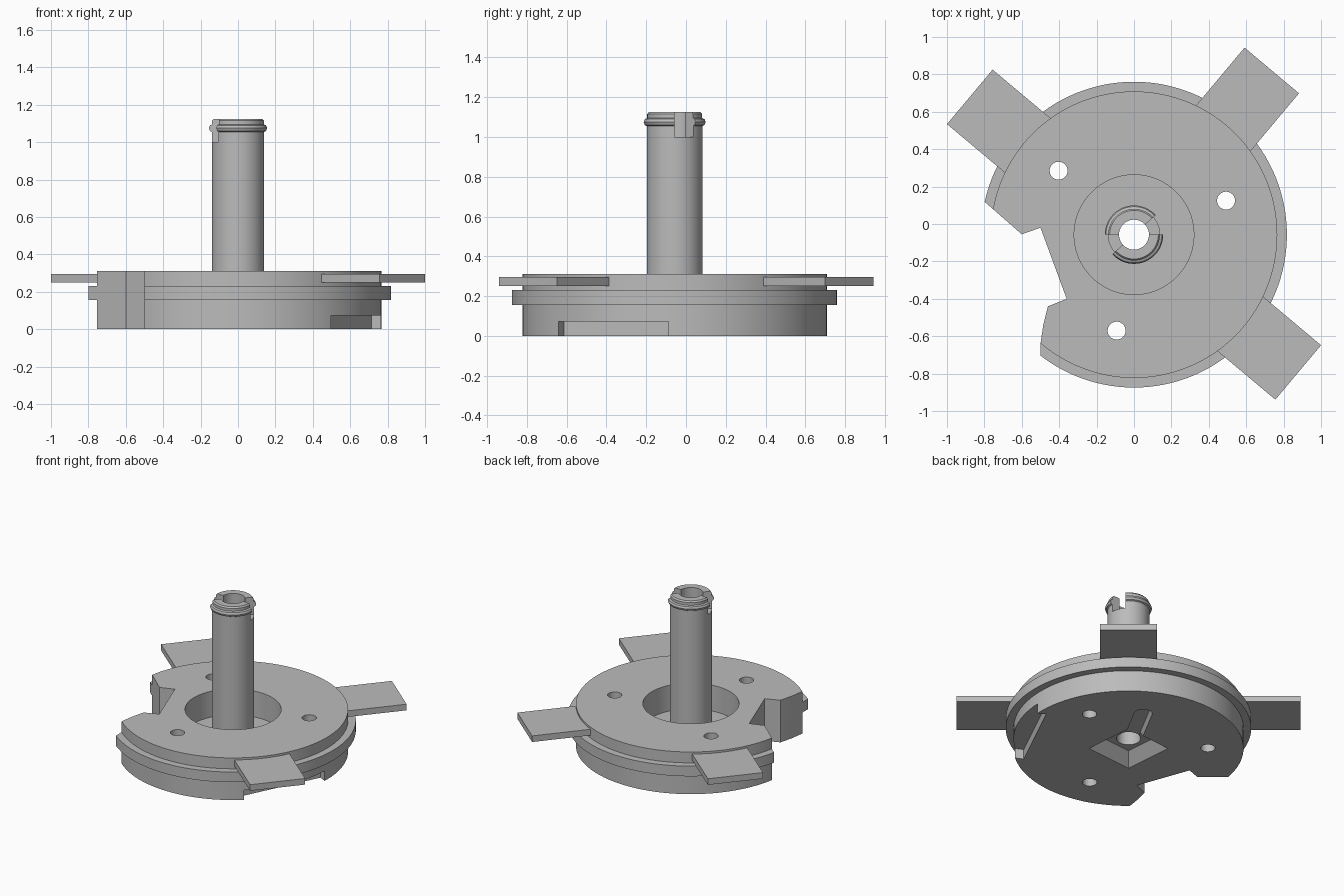
import bpy, bmesh, math
from mathutils import Vector

CY = -0.057          # disc axis in y
old = bpy.data.objects.get("Cube")
if old:
    bpy.data.objects.remove(old)

grey = bpy.data.materials.new("plain grey")
grey.use_nodes = True
colour = (0.5, 0.5, 0.5, 1)
grey.diffuse_color = colour
grey.node_tree.nodes["Principled BSDF"].inputs["Base Color"].default_value = colour


def make(name, bm):
    bmesh.ops.recalc_face_normals(bm, faces=bm.faces)
    mesh = bpy.data.meshes.new(name)
    bm.to_mesh(mesh)
    bm.free()
    ob = bpy.data.objects.new(name, mesh)
    mesh.materials.append(grey)
    ob.location.y = CY
    bpy.context.collection.objects.link(ob)
    return ob


def lathe(name, profile, steps=96):
    bm = bmesh.new()
    verts = [bm.verts.new((r, 0, z)) for r, z in profile]
    edges = [bm.edges.new((a, b)) for a, b in zip(verts, verts[1:] + verts[:1])]
    bmesh.ops.spin(bm, geom=verts + edges, cent=(0, 0, 0), axis=(0, 0, 1),
                   angle=math.tau, steps=steps, use_merge=True)
    bmesh.ops.remove_doubles(bm, verts=bm.verts, dist=1e-5)
    return make(name, bm)


def prism(name, points, z0, z1):
    bm = bmesh.new()
    face = bm.faces.new([bm.verts.new((x, y, z0)) for x, y in points])
    up = bmesh.ops.extrude_face_region(bm, geom=[face])["geom"]
    bmesh.ops.translate(bm, vec=(0, 0, z1 - z0),
                        verts=[v for v in up if isinstance(v, bmesh.types.BMVert)])
    return make(name, bm)


def polar(r, deg):
    a = math.radians(deg)
    return Vector((r * math.cos(a), r * math.sin(a)))


def radial_box(name, deg, r0, r1, half, z0, z1):
    side = polar(half, deg + 90)
    a, b = polar(r0, deg), polar(r1, deg)
    return prism(name, [a - side, b - side, b + side, a + side], z0, z1)


def cut(ob, cutter):
    cutter.hide_render = True
    mod = ob.modifiers.new("cut", "BOOLEAN")
    mod.operation = "DIFFERENCE"
    mod.solver = "EXACT"
    mod.object = cutter
    bpy.context.view_layer.objects.active = ob
    bpy.ops.object.modifier_apply(modifier=mod.name)
    bpy.data.objects.remove(cutter)


# Flanged disc with a round well in the top
disc = lathe("flanged_disc", [
    (.08, 0), (.766, 0), (.766, .155), (.8175, .155), (.8175, .23),
    (.766, .23), (.766, .31), (.32, .31), (.32, .12), (.08, .12)], 128)

# Side cut-out through the full height
outline = [(-1, .295), (-.8, .12), (-.6, -.055), (-.5, -.02), (-.36, -.4), (-.46, -.44),
           (-.485, -.54), (-.5, -.64), (-.5, -1), (-1, -1)]
cut(disc, prism("side_cutter", [(x, y - CY) for x, y in outline], -.1, .5))

# Three through holes
for x, y in ((-.403, .285), (.492, .125), (-.093, -.57)):
    ring = [Vector((x, y - CY)) + polar(.048, 360 * i / 32) for i in range(32)]
    cut(disc, prism("hole_cutter", ring, -.1, .5))

# Notch in the lower rim
cut(disc, radial_box("rim_cutter", -25.9, .643, .9, .3075, -.1, .073))

# Tapered square recess and round-ended groove underneath
bm = bmesh.new()
bmesh.ops.create_cone(bm, cap_ends=True, segments=4, radius1=.27, radius2=.16,
                      depth=.08)
recess = make("recess_cutter", bm)
recess.location.z = .035
recess.rotation_euler.z = math.radians(-40)
cut(disc, recess)
end = polar(.47, 62)
groove = [polar(.06, 152 + 12 * i) for i in range(16)]
groove += [end + polar(.06, -28 + 12 * i) for i in range(16)]
cut(disc, prism("groove_cutter", groove, -.1, .08))

# Hollow post with a collar bead and a chamfered rim
post = lathe("hollow_post", [
    (.08, .12), (.14, .12), (.14, 1.055), (.15, 1.06), (.156, 1.075), (.15, 1.09),
    (.138, 1.095), (.138, 1.115), (.13, 1.125), (.08, 1.125)])
for start in (0, 180):
    wedge = [polar(r, start + d) for r, d in ((.05, 0), (.25, 0), (.25, 20),
                                              (.25, 42), (.05, 42))]
    cut(post, prism("slot_cutter", wedge, 1.0, 1.3))

# Three flat tabs around the rim
tabs = [radial_box(f"flat_tab_{i}", deg, .7, 1.146, .19, .25, .295)
        for i, deg in enumerate((-40, 50, 140))]

for ob in [disc, post]:
    bpy.ops.object.select_all(action="DESELECT")
    ob.select_set(True)
    bpy.context.view_layer.objects.active = ob
    bpy.ops.object.shade_smooth_by_angle(angle=math.radians(25))
